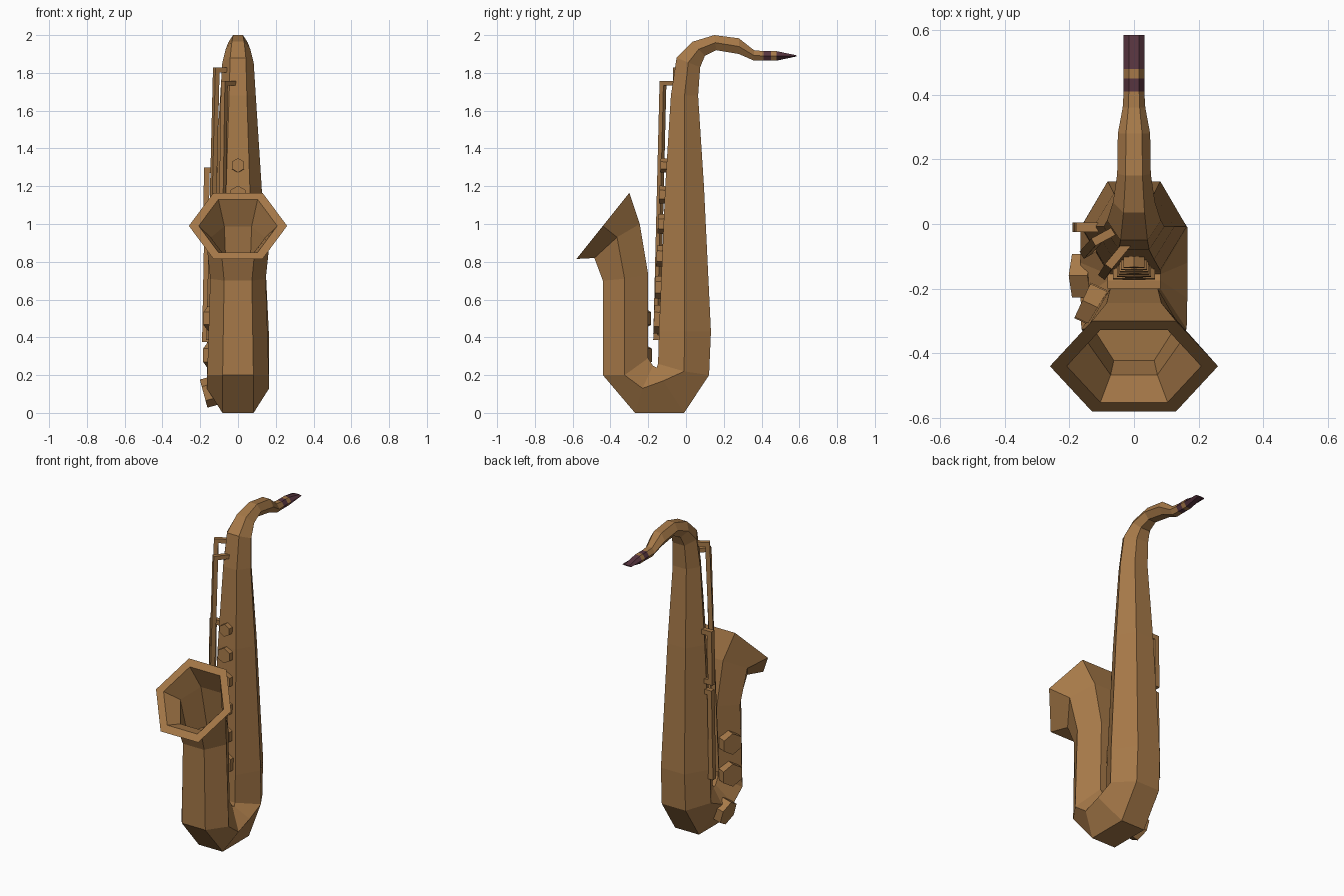
import bpy, bmesh
from mathutils import Vector

if "Cube" in bpy.data.objects:
    bpy.data.objects.remove(bpy.data.objects["Cube"])


def material(name, color):
    m = bpy.data.materials.new(name)
    m.diffuse_color = (*color, 1)
    m.use_nodes = True
    m.node_tree.nodes["Principled BSDF"].inputs["Base Color"].default_value = m.diffuse_color
    return m


BRASS = material("brass", (0.38, 0.19, 0.065))
EBONITE = material("ebonite", (0.095, 0.035, 0.05))


def finish(name, bm, mat):
    bmesh.ops.recalc_face_normals(bm, faces=bm.faces)
    me = bpy.data.meshes.new(name)
    bm.to_mesh(me)
    bm.free()
    me.materials.append(mat)
    ob = bpy.data.objects.new(name, me)
    bpy.context.collection.objects.link(ob)
    return ob


def loft(name, rings, mat):
    """Skin a list of vertex rings and cap both ends."""
    bm = bmesh.new()
    loops = [[bm.verts.new(p) for p in r] for r in rings]
    for a, b in zip(loops, loops[1:]):
        n = len(a)
        for i in range(n):
            bm.faces.new((a[i], a[(i + 1) % n], b[(i + 1) % n], b[i]))
    bm.faces.new(loops[0])
    bm.faces.new(loops[-1])
    return finish(name, bm, mat)


def hex_ring(outer, mid, inner, w):
    """Hexagon from its (y, z) outside, middle and inside points and half width."""
    (oy, oz), (my, mz), (iy, iz) = outer, mid, inner
    f = w / 2
    return [Vector(p) for p in ((f, oy, oz), (w, my, mz), (f, iy, iz),
                                (-f, iy, iz), (-w, my, mz), (-f, oy, oz))]


def scaled(ring, s, offset=(0, 0, 0)):
    c = sum(ring, Vector()) / len(ring)
    return [c + (p - c) * s + Vector(offset) for p in ring]


# Horn: bell interior, rim, bell tube, bow, main tube and neck in one skin
rim = hex_ring((-0.58, 0.815), (-0.44, 0.99), (-0.30, 1.165), 0.26)
throat = hex_ring((-0.485, 0.82), (-0.365, 0.93), (-0.245, 1.0), 0.17)
bell_low = hex_ring((-0.44, 0.70), (-0.325, 0.71), (-0.20, 0.73), 0.147)
horn = [
    scaled(bell_low, 0.85), scaled(throat, 0.85), scaled(rim, 0.8),
    rim, throat, bell_low,
    hex_ring((-0.44, 0.20), (-0.325, 0.20), (-0.20, 0.29), 0.163),
    hex_ring((-0.27, 0.0), (-0.23, 0.13), (-0.175, 0.25), 0.165),
    hex_ring((-0.01, 0.0), (-0.12, 0.17), (-0.155, 0.24), 0.165),
    hex_ring((0.122, 0.20), (-0.01, 0.22), (-0.148, 0.26), 0.165),
    hex_ring((0.132, 0.43), (-0.008, 0.43), (-0.143, 0.43), 0.163),
    hex_ring((0.095, 1.20), (-0.008, 1.20), (-0.11, 1.20), 0.125),
    hex_ring((0.064, 1.68), (-0.008, 1.68), (-0.08, 1.68), 0.094),
    hex_ring((0.075, 1.83), (0.012, 1.855), (-0.05, 1.88), 0.083),
    hex_ring((0.10, 1.89), (0.067, 1.925), (0.035, 1.965), 0.065),
    hex_ring((0.16, 1.92), (0.155, 1.96), (0.15, 2.0), 0.052),
    hex_ring((0.28, 1.90), (0.28, 1.94), (0.28, 1.983), 0.05),
    hex_ring((0.36, 1.865), (0.36, 1.892), (0.36, 1.92), 0.035),
    hex_ring((0.41, 1.865), (0.41, 1.89), (0.41, 1.915), 0.032),
]
loft("horn_body", horn, BRASS)


# Mouthpiece: dark collar, brass band, tapered dark tip
def mouth_ring(y, h):
    return hex_ring((y, 1.89 - h), (y, 1.89), (y, 1.89 + h), 0.032)


for name, y0, h0, y1, h1, mat in (
        ("mouthpiece_collar", 0.41, 0.025, 0.45, 0.025, EBONITE),
        ("mouthpiece_band", 0.45, 0.025, 0.48, 0.025, BRASS),
        ("mouthpiece_tip", 0.48, 0.025, 0.585, 0.003, EBONITE)):
    loft(name, [mouth_ring(y0, h0), mouth_ring(y1, h1)], mat)


def hex_pad(name, centre, axis, radius, depth):
    """Hexagonal disc with a corner pointing up."""
    bm = bmesh.new()
    bmesh.ops.create_cone(bm, cap_ends=True, segments=6, radius1=radius,
                          radius2=radius, depth=depth)
    q = Vector(axis).to_track_quat('Z', 'Y')
    for v in bm.verts:
        v.co = q @ v.co + Vector(centre)
    return finish(name, bm, BRASS)


# Finger keys down the front of the main tube
for i, (z, r) in enumerate(((1.31, 0.038), (1.155, 0.047), (1.0, 0.052),
                            (0.83, 0.056), (0.665, 0.06), (0.495, 0.075))):
    front = -0.143 + (z - 0.43) * 0.043
    hex_pad(f"finger_key_{i + 1}", (0, front - 0.005, z), (0, -1, 0.043), r, 0.05)

# Large tone-hole cups on the bell tube and the bow
hex_pad("bell_cup_upper", (-0.13, -0.25, 0.50), (-0.9, 0.42, 0), 0.066, 0.065)
hex_pad("bell_cup_lower", (-0.13, -0.25, 0.305), (-0.9, 0.42, 0), 0.07, 0.065)
hex_pad("bow_cup", (-0.153, -0.16, 0.11), (-0.96, 0, -0.26), 0.077, 0.06)


def rod(name, path, side, half=0.013):
    """Square bar mitred along a path; side is perpendicular to the path's plane."""
    pts = [Vector(p) for p in path]
    s = Vector(side).normalized()
    rings = []
    for i, p in enumerate(pts):
        d_in = (p - pts[max(i - 1, 0)]).normalized()
        d_out = (pts[min(i + 1, len(pts) - 1)] - p).normalized()
        t = (d_in + d_out).normalized()
        n = t.cross(s).normalized()
        k = half / max(0.5, t.dot(d_in if i else d_out))
        rings.append([p + s * half + n * k, p + s * half - n * k,
                      p - s * half - n * k, p - s * half + n * k])
    return loft(name, rings, BRASS)


# Key rods along the left side, hooked into the tube at their ends
rod("long_rod_front", [(-0.06, -0.11, 0.40), (-0.093, -0.155, 0.40),
                       (-0.072, -0.122, 1.745), (-0.02, -0.06, 1.745)], (0.8, -0.6, 0))
rod("long_rod_side", [(-0.10, -0.06, 0.40), (-0.15, -0.09, 0.40),
                      (-0.115, -0.05, 1.815), (-0.05, -0.015, 1.815)], (0.5, -0.87, 0))
for name, z0, z1, x0, x1 in (("short_rod_upper", 0.98, 1.285, -0.17, -0.165),
                             ("short_rod_lower", 0.39, 0.915, -0.175, -0.165)):
    rod(name, [(-0.09, -0.01, z0), (x0, -0.01, z0),
               (x1, -0.01, z1), (-0.09, -0.01, z1)], (0, 1, 0), 0.015)
